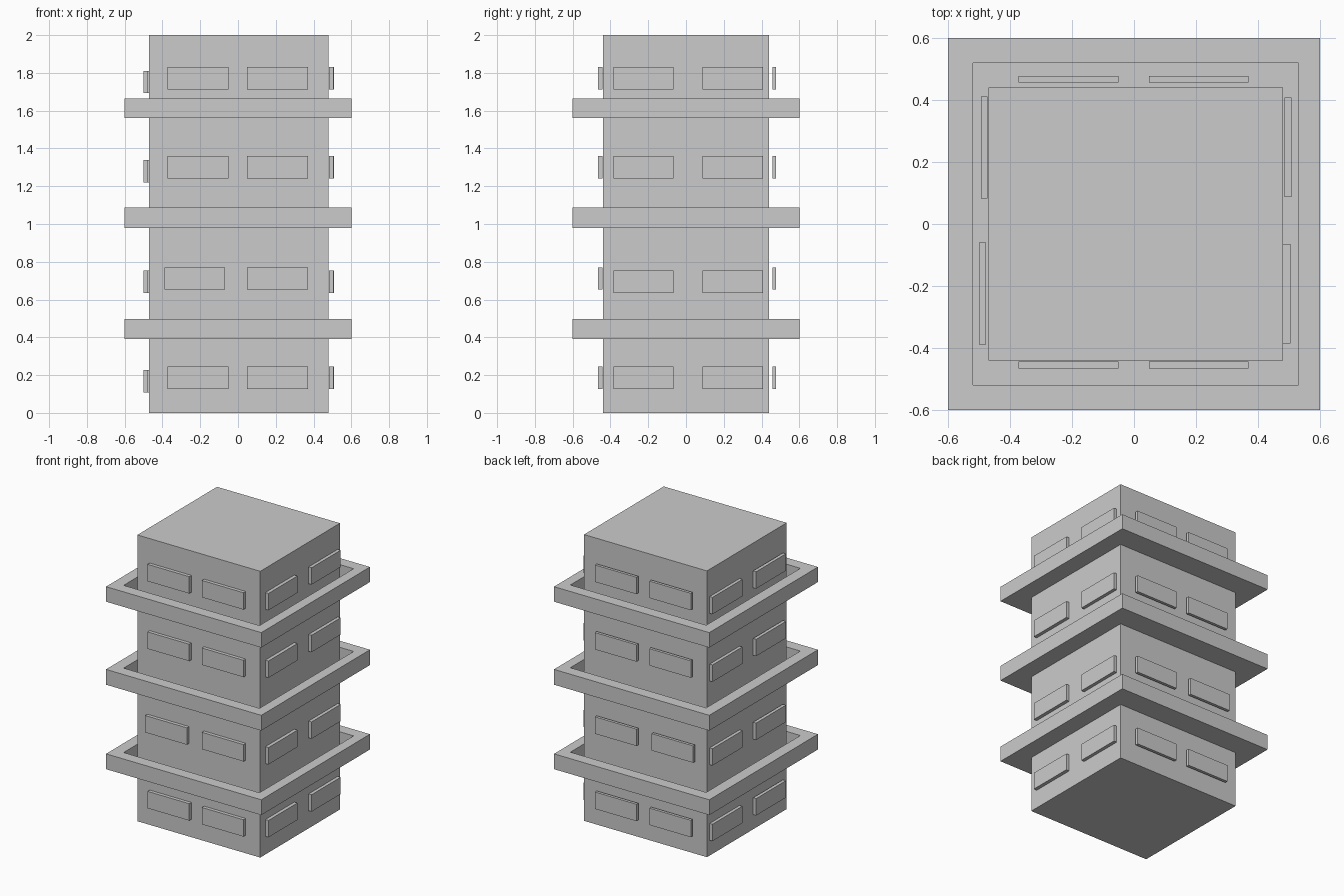
import bpy, bmesh

if "Cube" in bpy.data.objects:
    bpy.data.objects.remove(bpy.data.objects["Cube"])


def box(name, x, y, z):
    """Box from (min, max) ranges."""
    bm = bmesh.new()
    bmesh.ops.create_cube(bm, size=1)
    for v in bm.verts:
        v.co = [r[0] if c < 0 else r[1] for c, r in zip(v.co, (x, y, z))]
    me = bpy.data.meshes.new(name)
    bm.to_mesh(me)
    bm.free()
    ob = bpy.data.objects.new(name, me)
    bpy.context.collection.objects.link(ob)
    return ob


def balcony(name, z0, z1):
    """Square slab whose top is sunk into a shallow tray behind a rim."""
    ob = box(name, (-0.6, 0.6), (-0.6, 0.6), (z0, z1))
    bm = bmesh.new()
    bm.from_mesh(ob.data)
    bm.normal_update()
    top = max(bm.faces, key=lambda f: f.normal.z)
    bmesh.ops.inset_region(bm, faces=[top], thickness=0.075)
    for v in top.verts:  # rim opening
        v.co.x = 0.53 if v.co.x > 0 else -0.52
        v.co.y = 0.52 if v.co.y > 0 else -0.52
    floor = bmesh.ops.extrude_discrete_faces(bm, faces=[top])["faces"][0]
    for v in floor.verts:
        v.co.z = z0 + 0.02
    bm.to_mesh(ob.data)
    bm.free()


# Main tower block
box("tower", (-0.47, 0.48), (-0.44, 0.44), (0, 2))

# Three balconies
for i, (z0, z1) in enumerate([(0.39, 0.497), (0.98, 1.087), (1.56, 1.665)]):
    balcony(f"balcony_{i + 1}", z0, z1)

# Window panels: base heights per floor for each side
H = 0.118
fronts = [0.127, 0.652, 1.241, 1.713]
rights = [0.127, 0.636, 1.241, 1.713]
lefts = [0.108, 0.636, 1.221, 1.693]
for i in range(4):
    n = i + 1
    s = -0.018 if i == 1 else 0  # second floor panel sits slightly off
    z = (fronts[i], fronts[i] + H)
    for side, y in (("front", (-0.467, -0.443)), ("back", (0.457, 0.477))):
        box(f"{side}_window_{n}a", (-0.372 + s, -0.05 + s), y, z)
        box(f"{side}_window_{n}b", (0.048, 0.37), y, z)
    z = (rights[i], rights[i] + H)
    box(f"right_window_{n}a", (0.481, 0.505), (-0.385, -0.065), z)
    box(f"right_window_{n}b", (0.485, 0.508), (0.087, 0.408), z)
    z = (lefts[i], lefts[i] + H)
    box(f"left_window_{n}a", (-0.50, -0.477), (-0.389, -0.06), z)
    box(f"left_window_{n}b", (-0.494, -0.472), (0.083, 0.412), z)
